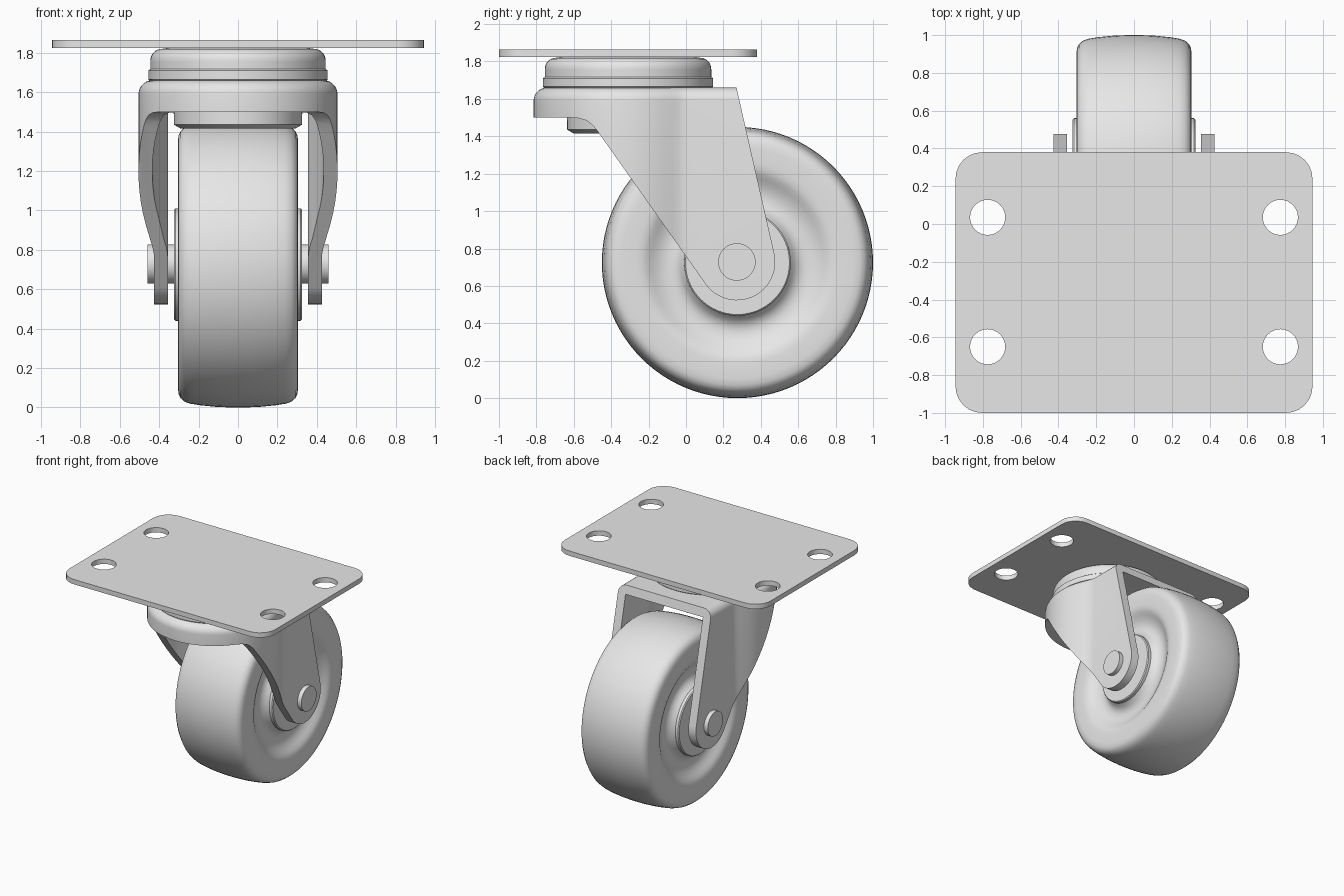
import bpy, bmesh, math
from mathutils import Vector

if "Cube" in bpy.data.objects:
    bpy.data.objects.remove(bpy.data.objects["Cube"])

grey = bpy.data.materials.new("plain_grey")
grey.use_nodes = True
grey.diffuse_color = (0.8, 0.8, 0.8, 1)
grey.node_tree.nodes["Principled BSDF"].inputs["Base Color"].default_value = (0.8, 0.8, 0.8, 1)

SWIVEL_Y = -0.31
AXLE_Y, AXLE_Z = 0.275, 0.725


def arc(cx, cy, r, start, end, n):
    """Points on an arc, angles in degrees."""
    angles = [math.radians(start + (end - start) * i / n) for i in range(n + 1)]
    return [(cx + r * math.cos(a), cy + r * math.sin(a)) for a in angles]


def loft(name, rings):
    """Closed solid through rings that have the same point count."""
    bm = bmesh.new()
    loops = [[bm.verts.new(p) for p in ring] for ring in rings]
    n = len(loops[0])
    for a, b in zip(loops, loops[1:]):
        for i in range(n):
            j = (i + 1) % n
            bm.faces.new((a[i], a[j], b[j], b[i]))
    bm.faces.new(loops[0])
    bm.faces.new(loops[-1])
    bmesh.ops.recalc_face_normals(bm, faces=bm.faces)
    mesh = bpy.data.meshes.new(name)
    bm.to_mesh(mesh)
    bm.free()
    mesh.materials.append(grey)
    ob = bpy.data.objects.new(name, mesh)
    bpy.context.collection.objects.link(ob)
    return ob


def lathe(name, profile, center, axis, segments=64):
    """Solid turned about the x or z axis; profile is (radius, distance along axis)."""
    rings = []
    for r, t in profile:
        circle = arc(0, 0, r, 0, 360 - 360 / segments, segments - 1)
        local = [(t, u, v) if axis == "x" else (u, v, t) for u, v in circle]
        rings.append([Vector(center) + Vector(p) for p in local])
    return loft(name, rings)


def boolean(ob, cutter, operation):
    mod = ob.modifiers.new("cut", "BOOLEAN")
    mod.operation, mod.object, mod.solver = operation, cutter, "EXACT"
    bpy.context.view_layer.objects.active = ob
    bpy.ops.object.modifier_apply(modifier=mod.name)
    bpy.data.objects.remove(cutter)


def smooth(ob, angle=30):
    bpy.ops.object.select_all(action="DESELECT")
    ob.select_set(True)
    bpy.context.view_layer.objects.active = ob
    bpy.ops.object.shade_smooth_by_angle(angle=math.radians(angle))


# Mounting plate with rounded corners and four bolt holes
hx, hy, rad = 0.945, 0.69, 0.14
outline = []
for k, (sx, sy) in enumerate([(1, 1), (-1, 1), (-1, -1), (1, -1)]):
    outline += arc(sx * (hx - rad), SWIVEL_Y + sy * (hy - rad), rad, 90 * k, 90 * k + 90, 6)
plate = loft("mounting_plate", [[(x, y, z) for x, y in outline] for z in (1.825, 1.865)])
for x in (-0.775, 0.775):
    for y in (-0.65, 0.035):
        hole = lathe("hole_cutter", [(0.093, 1.7), (0.093, 2)], (x, y, 0), "z", 32)
        boolean(plate, hole, "DIFFERENCE")
smooth(plate)

# Swivel bearing: domed race, lower ring and the boss under the fork
race = [(0.445, 1.7), (0.445, 1.755)] + arc(0.385, 1.76, 0.06, 0, 90, 6) + [(0.34, 1.826)]
ring = [(0.44, 1.65), (0.455, 1.665), (0.455, 1.71), (0.445, 1.717)]
boss = [(0.29, 1.415), (0.325, 1.435), (0.328, 1.6)]
for name, profile in (("bearing_race", race), ("bearing_ring", ring), ("bearing_boss", boss)):
    smooth(lathe(name, profile, (0, SWIVEL_Y, 0), "z"))


def footprint(inset, back, z):
    """Fork outline from above: round front, sides pinching in to flat legs."""
    right = arc(0, SWIVEL_Y, 0.505 - inset, -90, 22, 24)
    right += [(x - inset, y) for x, y in ((0.447, -0.07), (0.434, -0.04), (0.427, -0.015), (0.425, 0.01))]
    right.append((0.425 - inset, back))
    left = [(-x, y) for x, y in reversed(right[1:])]
    return [(x, y, z) for x, y in right + left]


# Fork: pressed sheet shell trimmed to its side silhouette
bend = arc(0, 1.59, 0.07, 0, 90, 7)
fork = loft("fork", [footprint(0, 0.7, 0.4)] + [footprint(0.07 - d, 0.7, z) for d, z in bend])
boolean(fork, loft("hollow_cutter", [footprint(0.07, 0.9, z) for z in (0.3, 1.59)]), "DIFFERENCE")
side = [(-1, 1.9), (0.27, 1.9), (0.27, 1.66)]
side += arc(AXLE_Y - 0.003, AXLE_Z + 0.003, 0.205, 12.7, -145, 24)
side += [(-0.475, 1.43), (-0.5, 1.46), (-0.53, 1.483), (-0.57, 1.496), (-0.62, 1.5), (-1, 1.5)]
boolean(fork, loft("side_trim", [[(x, y, z) for y, z in side] for x in (-1, 1)]), "INTERSECT")
smooth(fork)

# Wheel: crowned tread, rounded shoulders and a dished groove on each side
half = [(0.725, 0.03), (0.722, 0.11), (0.714, 0.19), (0.706, 0.24), (0.696, 0.27), (0.678, 0.291),
        (0.655, 0.302), (0.62, 0.305), (0.54, 0.305), (0.51, 0.302), (0.485, 0.292), (0.46, 0.276),
        (0.43, 0.258), (0.395, 0.246), (0.36, 0.243), (0.33, 0.25), (0.305, 0.268), (0.285, 0.295)]
profile = [(r, -x) for r, x in reversed(half)] + half
smooth(lathe("wheel", profile, (0, AXLE_Y, AXLE_Z), "x", 96), 40)

# Hub and axle
hub = [(0.278, 0.325), (0.285, 0.318)]
hub = [(r, -x) for r, x in hub] + hub[::-1]
smooth(lathe("hub", hub, (0, AXLE_Y, AXLE_Z), "x"))
smooth(lathe("axle", [(0.1, -0.46), (0.1, 0.46)], (0, AXLE_Y - 0.003, AXLE_Z + 0.003), "x", 48))
